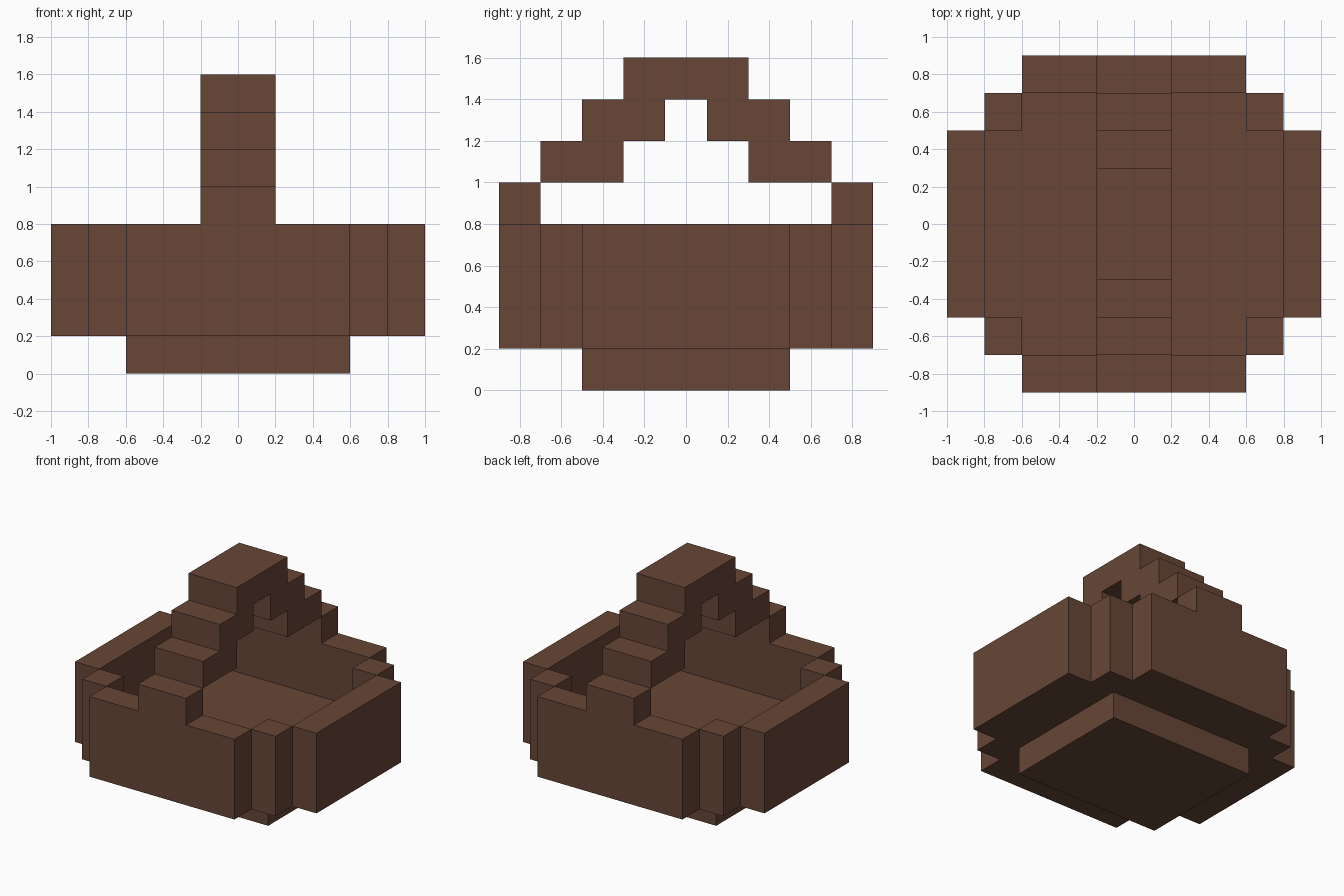
import bpy
import bmesh

cube = bpy.data.objects.get("Cube")
if cube:
    bpy.data.objects.remove(cube, do_unlink=True)

wood = bpy.data.materials.new("dark brown wicker")
wood.use_nodes = True
COLOUR = (0.135, 0.061, 0.037, 1.0)
wood.diffuse_color = COLOUR
wood.node_tree.nodes["Principled BSDF"].inputs["Base Color"].default_value = COLOUR


def prism(name, outline, z0, z1):
    """Extrude a counter-clockwise outline straight up from z0 to z1."""
    bm = bmesh.new()
    face = bm.faces.new([bm.verts.new((x, y, z0)) for x, y in outline])
    top = bmesh.ops.extrude_face_region(bm, geom=[face], use_keep_orig=True)["geom"]
    bmesh.ops.translate(bm, vec=(0, 0, z1 - z0),
                        verts=[v for v in top if isinstance(v, bmesh.types.BMVert)])
    bmesh.ops.recalc_face_normals(bm, faces=bm.faces)
    mesh = bpy.data.meshes.new(name)
    bm.to_mesh(mesh)
    bm.free()
    mesh.materials.append(wood)
    obj = bpy.data.objects.new(name, mesh)
    bpy.context.collection.objects.link(obj)
    return obj


def box(name, x0, x1, y0, y1, z0, z1):
    return prism(name, [(x0, y0), (x1, y0), (x1, y1), (x0, y1)], z0, z1)


# Foot and stepped floor
box("foot", -0.6, 0.6, -0.5, 0.5, 0.0, 0.2)
quarter = [(0.8, 0.5), (0.6, 0.5), (0.6, 0.7)]
right_half = [(x, -y) for x, y in reversed(quarter)] + quarter
prism("floor", right_half + [(-x, -y) for x, y in right_half], 0.2, 0.4)

# Walls and corner posts
SIDES = ((-1, "right"), (1, "left"))
ENDS = ((-1, "front"), (1, "back"))


def span(sign, near, far):
    return sorted((sign * near, sign * far))


for sx, side in SIDES:
    box(f"{side}_wall", *span(sx, 0.8, 1.0), -0.5, 0.5, 0.2, 0.8)
    for sy, end in ENDS:
        box(f"{end}_{side}_corner_post", *span(sx, 0.6, 0.8), *span(sy, 0.5, 0.7), 0.2, 0.8)
for sy, end in ENDS:
    box(f"{end}_wall", -0.6, 0.6, *span(sy, 0.7, 0.9), 0.2, 0.8)

# Stepped arch handle
STEPS = [(0.7, 0.9, 0.8), (0.3, 0.7, 1.0), (0.1, 0.5, 1.2)]
for sy, end in ENDS:
    for i, (near, far, z) in enumerate(STEPS, 1):
        box(f"{end}_handle_step_{i}", -0.2, 0.2, *span(sy, near, far), z, z + 0.2)
box("handle_top", -0.2, 0.2, -0.3, 0.3, 1.4, 1.6)
